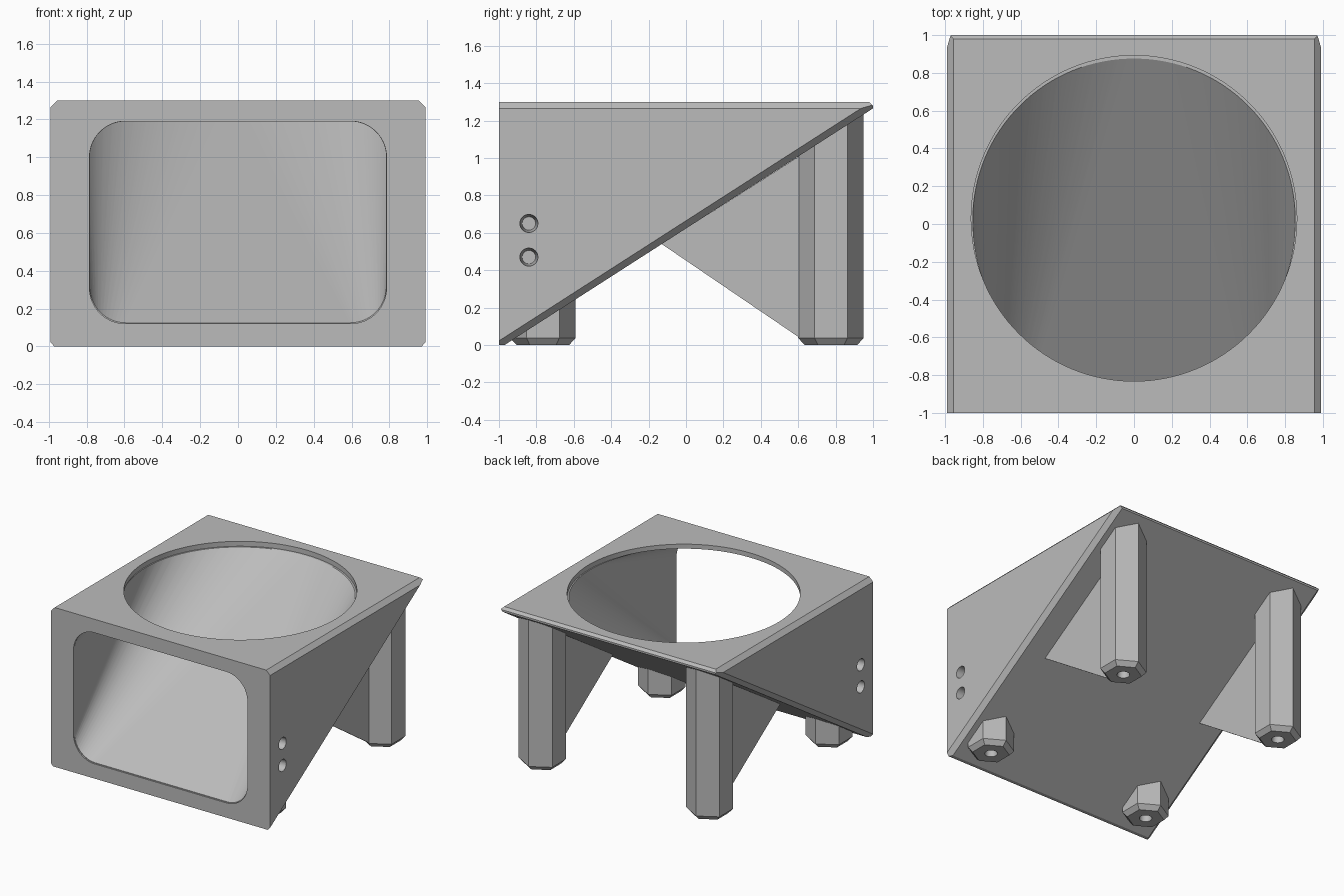
import bpy, bmesh, math
from mathutils import Vector, Matrix

if "Cube" in bpy.data.objects:
    bpy.data.objects.remove(bpy.data.objects["Cube"], do_unlink=True)

grey = bpy.data.materials.new("plain grey")
grey.use_nodes = True
GREY = (0.5, 0.5, 0.5, 1)
grey.diffuse_color = GREY
grey.node_tree.nodes["Principled BSDF"].inputs["Base Color"].default_value = GREY

W, H, CH = 0.99, 1.3, 0.035                       # half width, height, chamfer
SLOPE_PT = Vector((0, -0.97, 0))                  # underside plane
SLOPE_N = Vector((0, 1.265, -1.97)).normalized()


def add_object(name, bm):
    bmesh.ops.recalc_face_normals(bm, faces=bm.faces)
    mesh = bpy.data.meshes.new(name)
    bm.to_mesh(mesh)
    bm.free()
    mesh.materials.append(grey)
    ob = bpy.data.objects.new(name, mesh)
    bpy.context.collection.objects.link(ob)
    return ob


def slice_off(bm, point, normal):
    """Remove everything beyond a plane and cap the cut."""
    geom = bm.verts[:] + bm.edges[:] + bm.faces[:]
    cut = bmesh.ops.bisect_plane(bm, geom=geom, plane_co=point, plane_no=normal,
                                 dist=1e-6, clear_outer=True)["geom_cut"]
    edges = [e for e in cut if isinstance(e, bmesh.types.BMEdge)]
    if edges:
        bmesh.ops.holes_fill(bm, edges=edges, sides=0)


def hull_object(name, points):
    bm = bmesh.new()
    verts = [bm.verts.new(p) for p in points]
    hull = bmesh.ops.convex_hull(bm, input=verts)
    spare = {v for v in hull["geom_interior"] + hull["geom_unused"]
             if isinstance(v, bmesh.types.BMVert)}
    bmesh.ops.delete(bm, geom=list(spare), context="VERTS")
    bmesh.ops.dissolve_limit(bm, angle_limit=0.001, verts=bm.verts, edges=bm.edges)
    return add_object(name, bm)


def carve(ob, cutters):
    bpy.context.view_layer.objects.active = ob
    for c in cutters:
        c.hide_render = True
        mod = ob.modifiers.new("cut", "BOOLEAN")
        mod.operation, mod.solver, mod.object = "DIFFERENCE", "EXACT", c
        bpy.ops.object.modifier_apply(modifier=mod.name)
        bpy.data.objects.remove(c, do_unlink=True)


def smooth(ob):
    bpy.ops.object.select_all(action="DESELECT")
    ob.select_set(True)
    bpy.context.view_layer.objects.active = ob
    bpy.ops.object.shade_smooth_by_angle(angle=math.radians(30))


def circle(radius, z):
    return [(radius * math.cos(a), 0.03 + radius * math.sin(a), z)
            for a in (math.tau * i / 128 for i in range(128))]


def rounded_rect(y, inset=0):
    pts, r = [], 0.19
    for k, (sx, sz) in enumerate(((1, 1), (-1, 1), (-1, -1), (1, -1))):
        for i in range(17):
            a = math.pi / 2 * (k + i / 16)
            pts.append((sx * (0.785 - r) + (r - inset) * math.cos(a), y,
                        0.655 + sz * (0.535 - r) + (r - inset) * math.sin(a)))
    return pts


def screw_cutter(mouth, direction, depth):
    """Slightly tapered blind hole starting just outside the surface."""
    d = Vector(direction)
    turn = d.to_track_quat("Z", "Y").to_matrix().to_4x4()
    bm = bmesh.new()
    bmesh.ops.create_cone(bm, cap_ends=True, segments=32, radius1=0.049, radius2=0.036,
                          depth=depth + 0.01,
                          matrix=Matrix.Translation(Vector(mouth) + d * (depth - 0.01) / 2) @ turn)
    return add_object("screw_cutter", bm)


# Wedge-shaped housing with chamfered long edges
bm = bmesh.new()
bmesh.ops.create_cube(bm, size=2, matrix=Matrix.Translation((0, 0, H / 2))
                      @ Matrix.Diagonal((W, 1, H / 2, 1)))
slice_off(bm, SLOPE_PT, SLOPE_N)
slice_off(bm, (0, 0.98, H), (0, 1, 1))
for s in (1, -1):
    side = Vector((s, 0, 0))
    slice_off(bm, (s * (W - CH), 0, H), (s, 0, 1))
    slice_off(bm, SLOPE_PT + side * (W - CH), SLOPE_N + side)
housing = add_object("housing", bm)

# Duct from the front window to the round top opening, and side screw holes
cutters = [
    hull_object("duct_cutter", rounded_rect(-0.995, 0.002) + circle(0.854, 1.265)),
    hull_object("window_cutter", rounded_rect(-1.1) + rounded_rect(-0.99)),
    hull_object("rim_cutter", circle(0.862, 1.26) + circle(0.862, 1.4)),
]
for s in (1, -1):
    for z in (0.47, 0.65):
        cutters.append(screw_cutter((s * W, -0.84, z), (-s, 0, 0), 0.185))
carve(housing, cutters)
smooth(housing)

# Hexagonal legs and thin support fins, left and right
for s, label in ((1, "left"), (-1, "right")):
    x = s * 0.755
    for y, place in ((-0.765, "front"), (0.775, "back")):
        rings = []
        for radius, z in ((0.14, 0), (0.175, 0.037), (0.175, 1.4)):
            rings += [(x + radius * math.sin(math.tau * i / 6),
                       y + radius * math.cos(math.tau * i / 6), z) for i in range(6)]
        leg = hull_object(f"{place}_leg_{label}", rings)
        bm = bmesh.new()
        bm.from_mesh(leg.data)
        slice_off(bm, SLOPE_PT - SLOPE_N * 0.004, -SLOPE_N)
        bmesh.ops.recalc_face_normals(bm, faces=bm.faces)
        bm.to_mesh(leg.data)
        bm.free()
        carve(leg, [screw_cutter((x, y, 0), (0, 0, 1), 0.08)])
        smooth(leg)
    hull_object(f"support_fin_{label}",
                [(x + t, y, z) for t in (-0.006, 0.006)
                 for y, z in ((-0.13, 0.54), (0.61, 0.037), (0.7, 0.1), (0.7, 1.07))])
